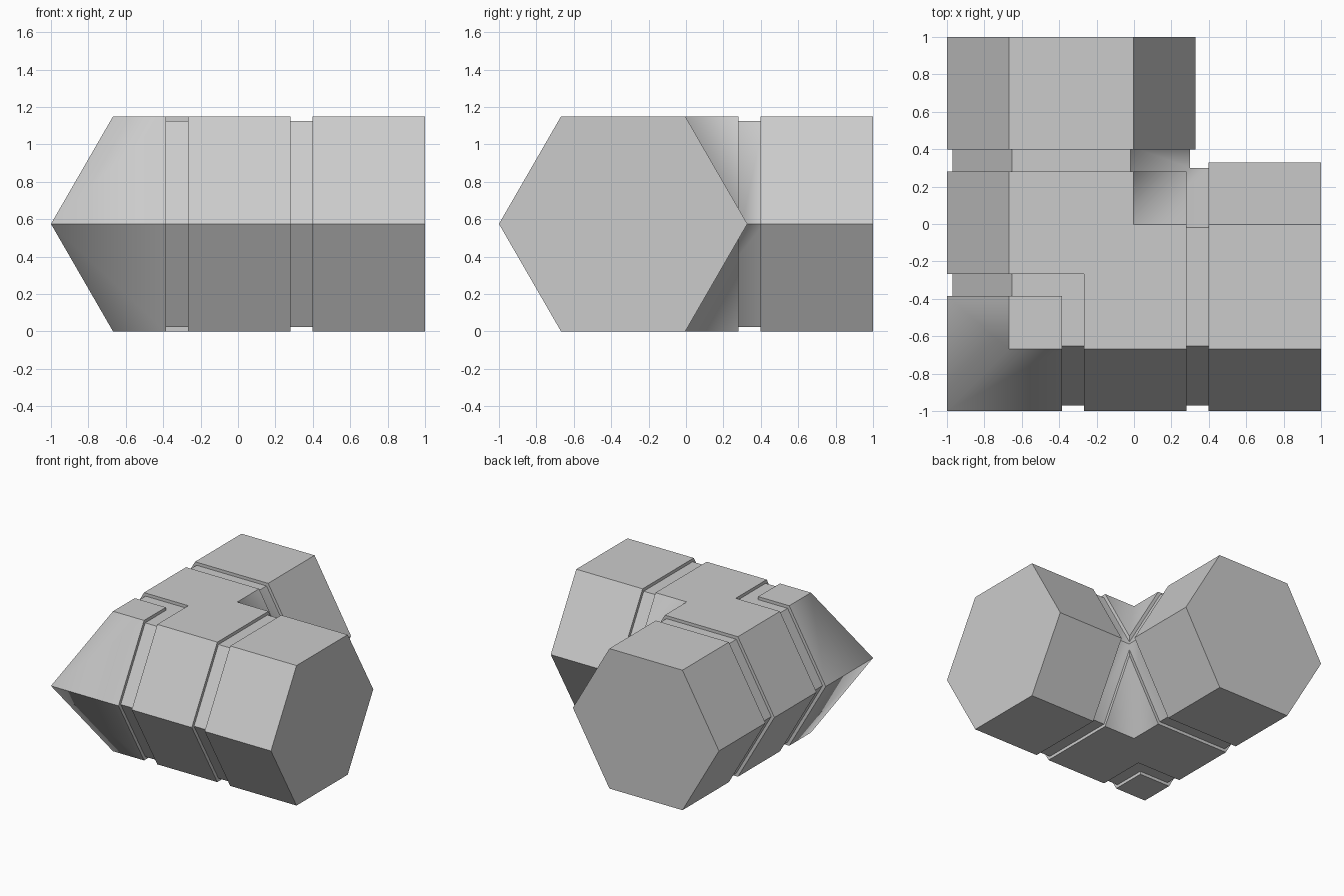
import bpy
import bmesh
import math
from mathutils import Vector

default = bpy.data.objects.get("Cube")
if default:
    bpy.data.objects.remove(default, do_unlink=True)

R = 0.664                        # hexagon corner radius of the body
C = R - 1                        # centre line of both arms
H = R * math.sqrt(3) / 2         # half height
GROOVE_R = R - 0.029             # hexagon radius inside the grooves
IN_ARM, OUT_ARM = 0.28, 0.397    # groove near the inner corner
IN_CAP, OUT_CAP = -0.266, -0.386 # groove around the outer corner

grey = bpy.data.materials.new("plain grey")
grey.use_nodes = True
colour = (0.6, 0.6, 0.6, 1)
grey.diffuse_color = colour
grey.node_tree.nodes["Principled BSDF"].inputs["Base Color"].default_value = colour


def add_object(name, bm):
    bmesh.ops.recalc_face_normals(bm, faces=bm.faces[:])
    mesh = bpy.data.meshes.new(name)
    bm.to_mesh(mesh)
    bm.free()
    obj = bpy.data.objects.new(name, mesh)
    bpy.context.collection.objects.link(obj)
    return obj


def elbow(name, radius, end):
    """Hexagon swept round a mitred right-angle corner."""
    bm = bmesh.new()
    rings = [[], [], []]
    for i in range(6):
        a = i * math.pi / 3
        d, z = C + radius * math.cos(a), H + radius * math.sin(a)
        for ring, xy in zip(rings, ((end, d), (d, d), (d, end))):
            ring.append(bm.verts.new((*xy, z)))
    for a, b in zip(rings, rings[1:]):
        for i in range(6):
            j = (i + 1) % 6
            bm.faces.new((a[i], a[j], b[j], b[i]))
    bm.faces.new(rings[0])
    bm.faces.new(rings[2])
    return add_object(name, bm)


def cut(obj, operation, x_range, y_range):
    """Boolean with a tall box, then drop the box."""
    bm = bmesh.new()
    bmesh.ops.create_cube(bm, size=1)
    lo = Vector((x_range[0], y_range[0], -1))
    hi = Vector((x_range[1], y_range[1], 2))
    for v in bm.verts:
        v.co = Vector(lo[k] + (v.co[k] + 0.5) * (hi[k] - lo[k]) for k in range(3))
    box = add_object("cutter", bm)
    box.hide_render = True
    mod = obj.modifiers.new("cut", 'BOOLEAN')
    mod.operation, mod.object, mod.solver = operation, box, 'EXACT'
    bpy.context.view_layer.objects.active = obj
    bpy.ops.object.modifier_apply(modifier=mod.name)
    bpy.data.objects.remove(box, do_unlink=True)


def finish(obj):
    """Blend only across the mitre edges; keep every other edge crisp."""
    obj.data.materials.clear()
    obj.data.materials.append(grey)
    bm = bmesh.new()
    bm.from_mesh(obj.data)
    for f in bm.faces:
        f.smooth = True
        f.material_index = 0
    for e in bm.edges:
        d = e.verts[1].co - e.verts[0].co
        mitre = abs(d.x - d.y) < 0.001 and abs(d.x) > 0.005
        flat = len(e.link_faces) == 2 and e.calc_face_angle(0) < 0.01
        e.smooth = mitre or flat
    bm.to_mesh(obj.data)
    bm.free()


FAR = (-2, 2)

# Two straight end arms
arm_left = elbow("left_arm", R, 1)
cut(arm_left, 'INTERSECT', (OUT_ARM, 2), FAR)
arm_back = elbow("back_arm", R, 1)
cut(arm_back, 'INTERSECT', FAR, (OUT_ARM, 2))

# Middle section with the outer corner notched away
middle = elbow("middle_section", R, 1)
cut(middle, 'INTERSECT', (-2, IN_ARM), (-2, IN_ARM))
cut(middle, 'DIFFERENCE', (-2, IN_CAP), (-2, IN_CAP))

# Outer corner cap
cap = elbow("corner_cap", R, 1)
cut(cap, 'INTERSECT', (-2, OUT_CAP), (-2, OUT_CAP))

# Recessed core that shows in the grooves
core = elbow("groove_core", GROOVE_R, OUT_ARM + 0.02)
cut(core, 'DIFFERENCE', (-2, OUT_CAP - 0.05), (-2, OUT_CAP - 0.05))

for part in (arm_left, arm_back, middle, cap, core):
    finish(part)
